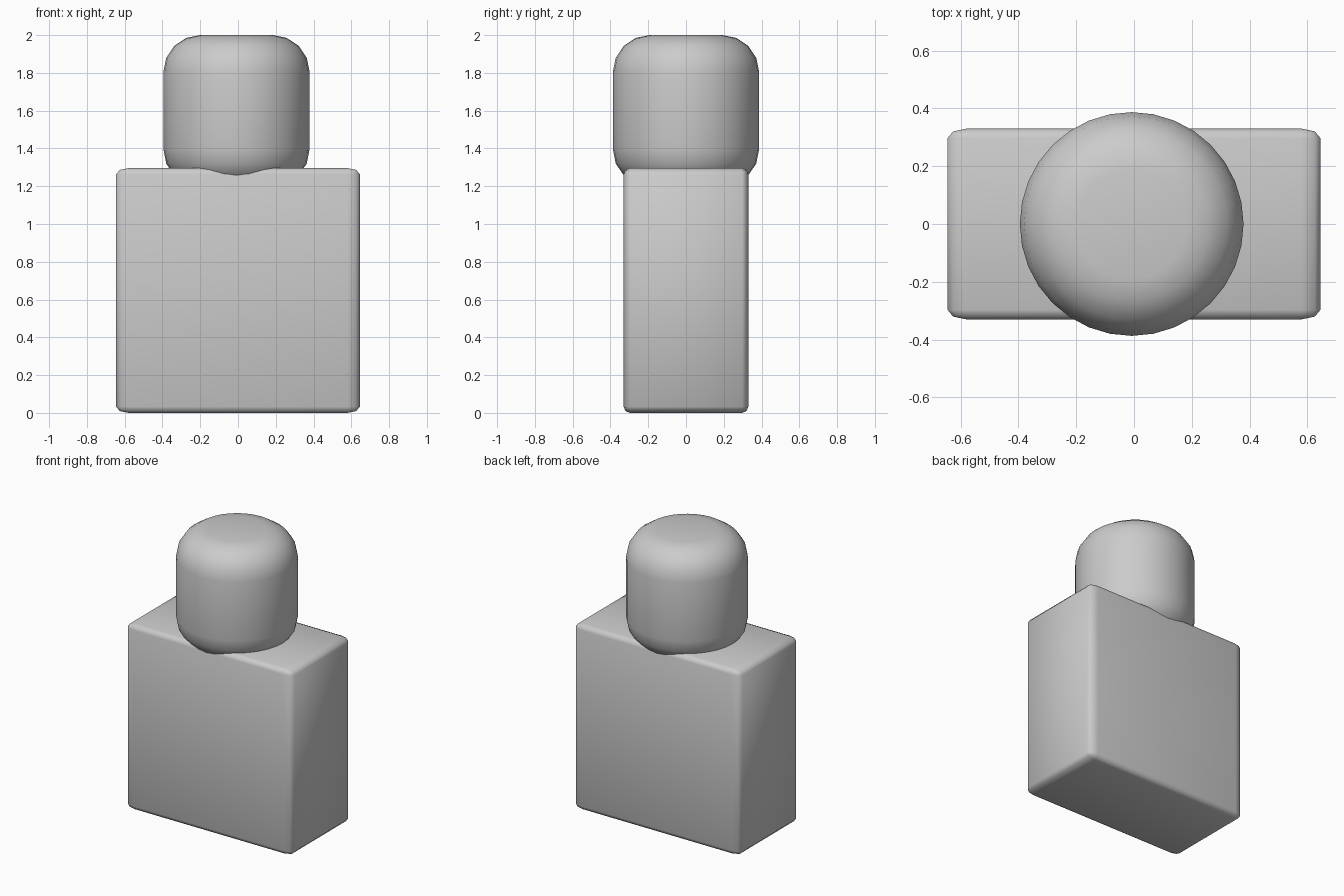
import bpy
import math

if "Cube" in bpy.data.objects:
    bpy.data.objects.remove(bpy.data.objects["Cube"])


def finish(obj, name, angle):
    obj.name = name
    obj.data.name = name
    bpy.ops.object.shade_smooth_by_angle(angle=math.radians(angle))


def bevel(obj, width, segments, angle=30):
    mod = obj.modifiers.new("rounding", 'BEVEL')
    mod.width = width
    mod.segments = segments
    mod.limit_method = 'ANGLE'
    mod.angle_limit = math.radians(angle)
    bpy.ops.object.modifier_apply(modifier=mod.name)


# Body: rounded block, stretched in x after bevelling so its end edges are softer
bpy.ops.mesh.primitive_cube_add(size=1)
body = bpy.context.object
body.scale = (0.645, 0.66, 1.296)
bpy.ops.object.transform_apply(scale=True)
bevel(body, 0.033, 2)
body.scale = (2, 1, 1)
body.location = (0, 0, 0.648)
bpy.ops.object.transform_apply(location=True, scale=True)
finish(body, "body", 60)

# Head: upright cylinder with broadly rounded rims, sunk slightly into the body
bpy.ops.mesh.primitive_cylinder_add(vertices=32, radius=0.387, depth=0.8,
                                    location=(-0.008, 0, 1.6))
head = bpy.context.object
bevel(head, 0.195, 4)
finish(head, "head", 60)
